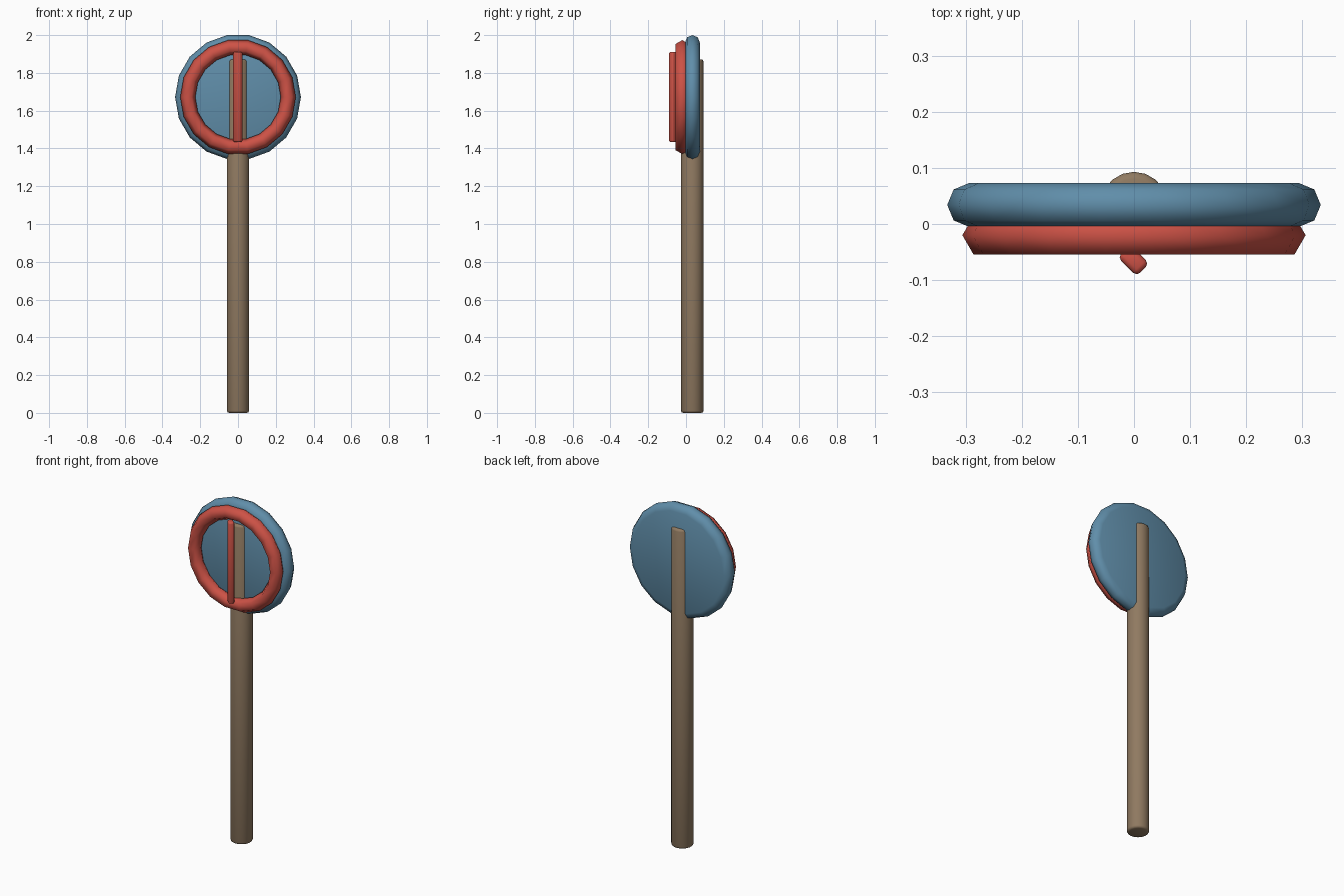
import bpy, bmesh, math
from mathutils import Matrix

cube = bpy.data.objects.get("Cube")
if cube:
    bpy.data.objects.remove(cube, do_unlink=True)

SIGN_Z = 1.672
SIDES = 18


def material(name, rgb):
    mat = bpy.data.materials.new(name)
    mat.use_nodes = True
    mat.diffuse_color = (*rgb, 1)
    mat.node_tree.nodes["Principled BSDF"].inputs["Base Color"].default_value = (*rgb, 1)
    return mat


def finish(name, bm, mat, location, angle):
    """Turn a bmesh into a smooth-shaded object with sharp edges kept."""
    bmesh.ops.recalc_face_normals(bm, faces=bm.faces)
    mesh = bpy.data.meshes.new(name)
    bm.to_mesh(mesh)
    bm.free()
    mesh.materials.append(mat)
    obj = bpy.data.objects.new(name, mesh)
    obj.location = location
    bpy.context.collection.objects.link(obj)
    bpy.ops.object.select_all(action="DESELECT")
    obj.select_set(True)
    bpy.context.view_layer.objects.active = obj
    bpy.ops.object.shade_smooth_by_angle(angle=math.radians(angle))
    return obj


def lathe(name, profile, mat, location, closed, angle):
    """Spin (radius, depth) points around the y axis."""
    bm = bmesh.new()
    rings = []
    for i in range(SIDES):
        a = 2 * math.pi * i / SIDES
        rings.append([bm.verts.new((r * math.cos(a), y, r * math.sin(a))) for r, y in profile])
    count = len(profile)
    for i, ring in enumerate(rings):
        after = rings[(i + 1) % SIDES]
        for j in range(count if closed else count - 1):
            k = (j + 1) % count
            bm.faces.new((ring[j], ring[k], after[k], after[j]))
    if not closed:
        bm.faces.new([ring[0] for ring in rings])
        bm.faces.new([ring[-1] for ring in rings])
    return finish(name, bm, mat, location, angle)


def arc(radius, tube, start, step, count):
    points = [math.radians(start + step * i) for i in range(count)]
    return [(radius + tube * math.cos(a), tube * math.sin(a)) for a in points]


blue = material("sign blue", (0.117, 0.27, 0.40))
red = material("sign red", (0.61, 0.084, 0.061))
brown = material("post brown", (0.28, 0.195, 0.12))

# Post with softened ends
bm = bmesh.new()
bmesh.ops.create_cone(bm, cap_ends=True, segments=SIDES, radius1=0.06, radius2=0.06, depth=1.872)
rims = [e for e in bm.edges if abs(e.verts[0].co.z - e.verts[1].co.z) < 0.01]
bmesh.ops.bevel(bm, geom=rims, offset=0.012, segments=2, profile=0.5, affect="EDGES")
finish("post", bm, brown, (0, 0.033, 0.936), 50)

# Round board with a rounded rim
lathe("sign_disc", arc(0.294, 0.039, -90, 45, 5), blue, (0, 0.034, SIGN_Z), False, 50)

# Raised border ring with a hexagonal section
lathe("border_ring", arc(0.266, 0.04, 0, 60, 6), red, (0, -0.02, SIGN_Z), True, 65)

# Upright bar, turned on its own axis
bm = bmesh.new()
bmesh.ops.create_cube(bm, size=1, matrix=Matrix.Diagonal((0.048, 0.032, 0.478, 1)))
bmesh.ops.bevel(bm, geom=bm.edges[:], offset=0.009, segments=2, profile=0.5, affect="EDGES")
bar = finish("centre_bar", bm, red, (-0.001, -0.065, SIGN_Z), 50)
bar.rotation_euler.z = math.radians(-45)
